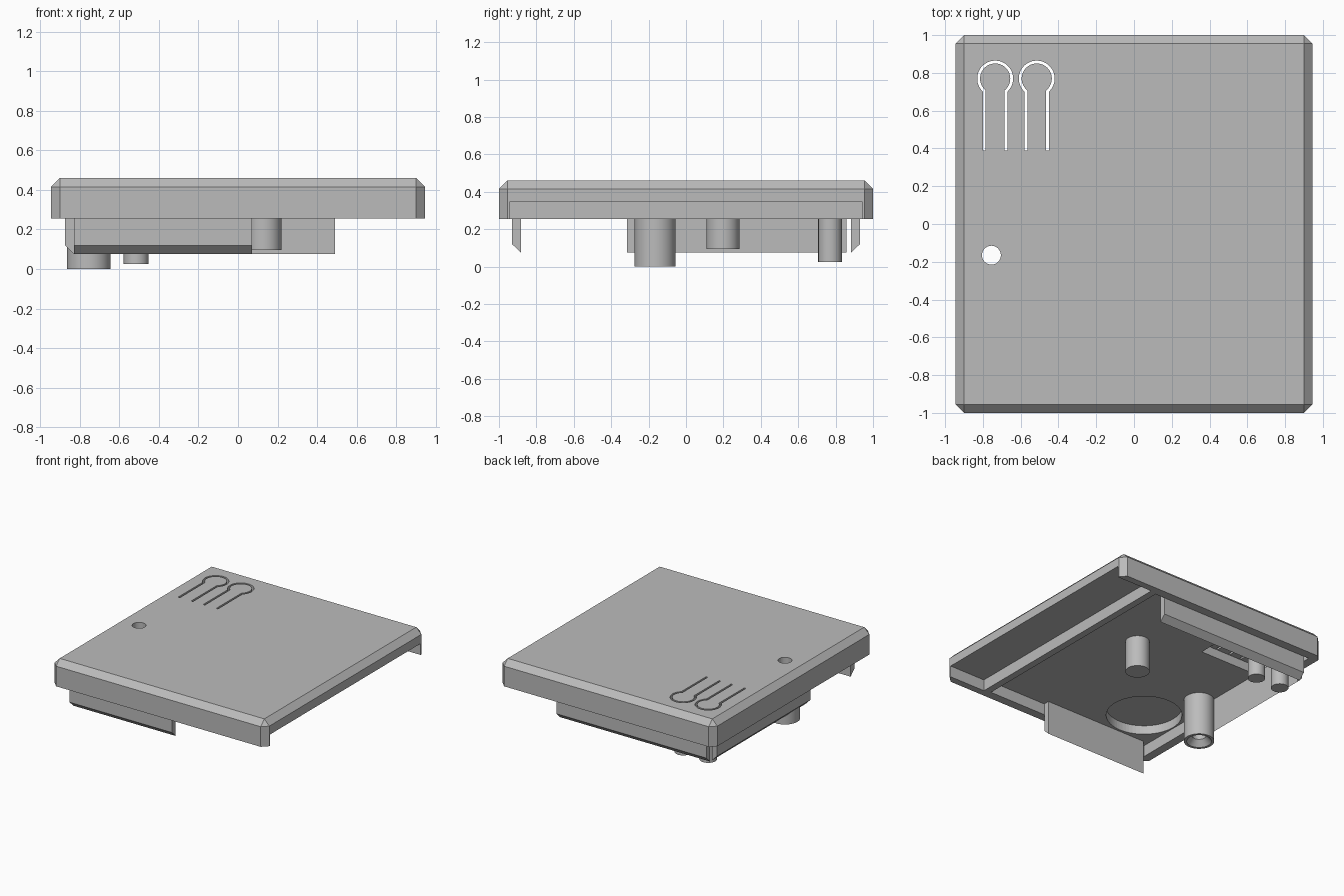
import bpy
import bmesh
from math import asin, cos, sin, pi

cube = bpy.data.objects.get("Cube")
if cube:
    bpy.data.objects.remove(cube, do_unlink=True)

# One plain grey plastic
GREY = (0.5, 0.5, 0.5, 1.0)
mat = bpy.data.materials.new("grey_plastic")
mat.use_nodes = True
mat.diffuse_color = GREY
mat.node_tree.nodes["Principled BSDF"].inputs["Base Color"].default_value = GREY

BASE, CEILING, THIN, TOP = 0.255, 0.345, 0.415, 0.46
HALF_X, HALF_Y, CHAMFER = 0.945, 1.0, 0.045


def finish(bm, name):
    bmesh.ops.recalc_face_normals(bm, faces=bm.faces)
    mesh = bpy.data.meshes.new(name)
    bm.to_mesh(mesh)
    bm.free()
    mesh.materials.append(mat)
    obj = bpy.data.objects.new(name, mesh)
    bpy.context.collection.objects.link(obj)
    return obj


def prism(name, outline, z0, z1):
    """Extrude an xy outline from z0 to z1."""
    bm = bmesh.new()
    face = bm.faces.new([bm.verts.new((x, y, z0)) for x, y in outline])
    new = bmesh.ops.extrude_face_region(bm, geom=[face])["geom"]
    verts = [v for v in new if isinstance(v, bmesh.types.BMVert)]
    bmesh.ops.translate(bm, vec=(0, 0, z1 - z0), verts=verts)
    return finish(bm, name)


def box(name, x0, x1, y0, y1, z0, z1):
    return prism(name, [(x0, y0), (x1, y0), (x1, y1), (x0, y1)], z0, z1)


def circle(x, y, r, n=48):
    return [(x + r * cos(2 * pi * i / n), y + r * sin(2 * pi * i / n)) for i in range(n)]


def smooth(obj):
    bpy.ops.object.select_all(action='DESELECT')
    obj.select_set(True)
    bpy.context.view_layer.objects.active = obj
    bpy.ops.object.shade_smooth_by_angle()


def cut(obj, cutter):
    mod = obj.modifiers.new("cut", 'BOOLEAN')
    mod.operation = 'DIFFERENCE'
    mod.solver = 'EXACT'
    mod.object = cutter
    bpy.context.view_layer.update()
    graph = bpy.context.evaluated_depsgraph_get()
    mesh = bpy.data.meshes.new_from_object(obj.evaluated_get(graph))
    obj.modifiers.clear()
    obj.data = mesh
    bpy.data.objects.remove(cutter, do_unlink=True)


def keyhole(x, y, half, r, y_end):
    """Open keyhole line: up one leg, round the head, down the other leg."""
    a = asin(half / r)
    n = 32
    pts = [(x + half, y_end)]
    for i in range(n + 1):
        t = -pi / 2 + a + (2 * pi - 2 * a) * i / n
        pts.append((x + r * cos(t), y + r * sin(t)))
    pts.append((x - half, y_end))
    return pts


# Lid: box with chamfered top and corners
lid = box("lid_shell", -HALF_X, HALF_X, -HALF_Y, HALF_Y, BASE, TOP)
bm = bmesh.new()
bm.from_mesh(lid.data)
edges = [e for e in bm.edges if max(v.co.z for v in e.verts) > BASE + 0.01]
bmesh.ops.bevel(bm, geom=edges, offset=CHAMFER, offset_type='OFFSET',
                segments=1, affect='EDGES')
bm.to_mesh(lid.data)
bm.free()

# Hollows under the lid: main cavity, open side bay, button recess, round recess
cut(lid, box("cavity_cutter", -0.875, 0.575, -0.93, 0.93, 0.1, CEILING))
cut(lid, box("bay_cutter", 0.63, 1.1, -0.945, 0.945, 0.1, CEILING))
cut(lid, box("recess_cutter", -0.865, -0.32, 0.385, 0.9, 0.3, THIN))
cut(lid, prism("round_cutter", circle(-0.59, -0.59, 0.275, 64), 0.3, THIN))

# Screw hole and the slots that free the two press tabs
POST = (-0.755, -0.165)
cut(lid, prism("hole_cutter", circle(*POST, 0.05), 0.3, 0.6))
BUTTONS = ((-0.735, 0.77), (-0.515, 0.77))
for bx, by in BUTTONS:
    outer = keyhole(bx, by, 0.065, 0.095, 0.39)
    inner = keyhole(bx, by, 0.05, 0.08, 0.39)
    cut(lid, prism("slot_cutter", outer + inner[::-1], 0.36, 0.6))


# Skirts: thin locating walls, chamfered on the outside of the lower edge
def skirt(name, axis, start, end, outside, inside):
    tip = 0.075
    profile = [(outside, CEILING + 0.01), (outside, tip + 0.045),
               (inside, tip), (inside, CEILING + 0.01)]
    bm = bmesh.new()
    rings = []
    for s in (start, end):
        rings.append([bm.verts.new((s, d, z) if axis == 'x' else (d, s, z))
                      for d, z in profile])
        bm.faces.new(rings[-1])
    for i in range(4):
        j = (i + 1) % 4
        bm.faces.new([rings[0][i], rings[0][j], rings[1][j], rings[1][i]])
    return finish(bm, name)


skirt("front_skirt", 'x', -0.83, 0.07, -0.93, -0.883)
skirt("back_skirt", 'x', -0.83, 0.49, 0.93, 0.883)
skirt("side_skirt", 'y', -0.315, 0.857, -0.875, -0.83)

# Solid posts: centre support and two button plungers
smooth(prism("support_post", circle(0.132, 0.197, 0.088), 0.095, CEILING + 0.01))
for (bx, by), side in zip(BUTTONS, ("outer", "inner")):
    smooth(prism(side + "_button_plunger", circle(bx, by, 0.063), 0.025, THIN + 0.01))

# Hollow screw post with a countersunk mouth
profile = [(0.11, CEILING + 0.005), (0.11, 0), (0.09, 0), (0.05, 0.045),
           (0.05, CEILING + 0.005)]
bm = bmesh.new()
rings = [[bm.verts.new((x, y, z)) for x, y in circle(*POST, r)] for r, z in profile]
for a, b in zip(rings, rings[1:] + rings[:1]):
    for i in range(len(a)):
        j = (i + 1) % len(a)
        bm.faces.new([a[i], a[j], b[j], b[i]])
smooth(finish(bm, "screw_post"))
